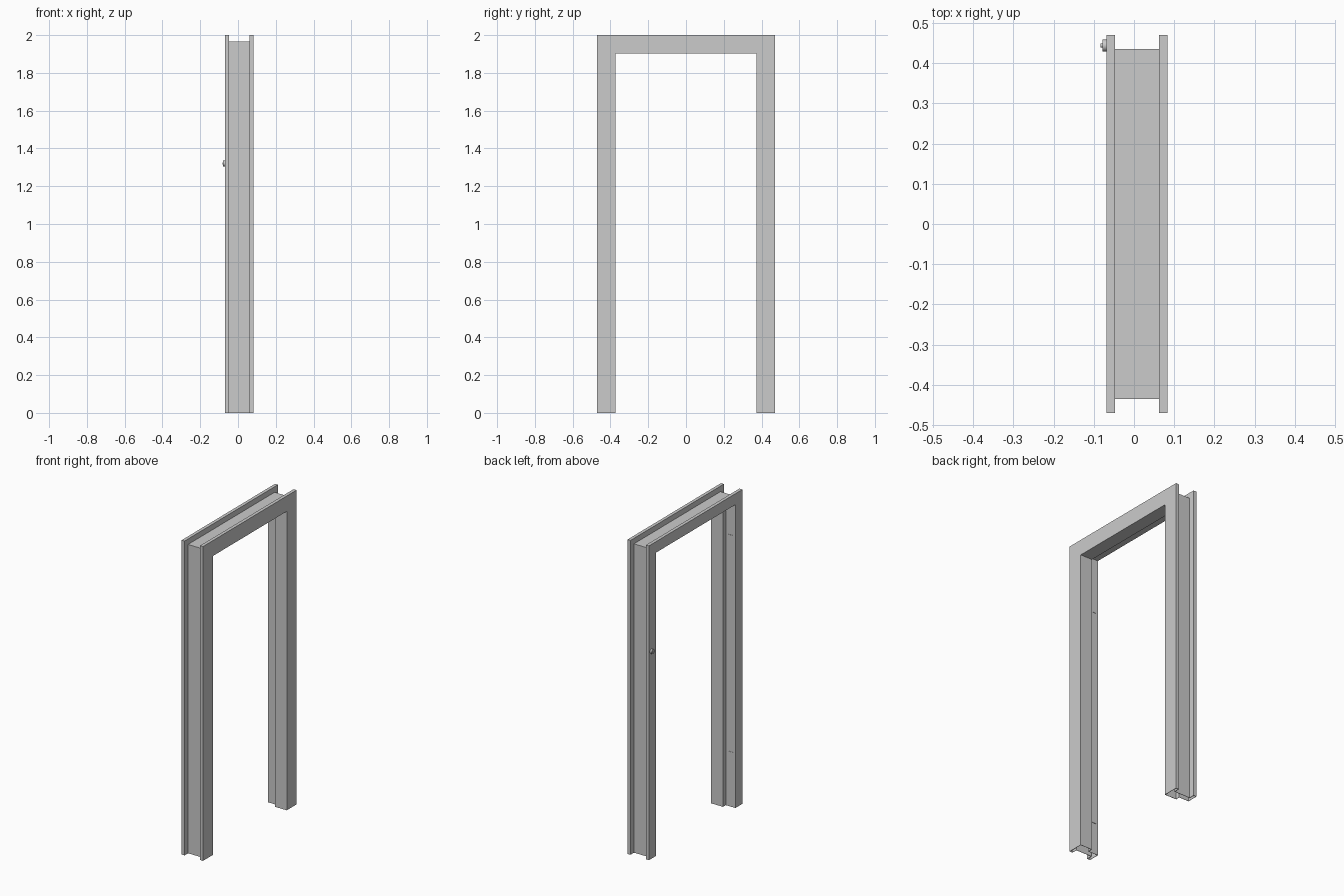
import bpy, bmesh, math
from mathutils import Matrix

if "Cube" in bpy.data.objects:
    bpy.data.objects.remove(bpy.data.objects["Cube"])

HALF_W, HEIGHT = 0.47, 2.0


def finish(name, bm):
    mesh = bpy.data.meshes.new(name)
    bm.to_mesh(mesh)
    bm.free()
    obj = bpy.data.objects.new(name, mesh)
    bpy.context.collection.objects.link(obj)
    return obj


def box(name, x0, x1, y0, y1, z0, z1):
    bm = bmesh.new()
    bmesh.ops.create_cube(bm, size=1)
    bmesh.ops.scale(bm, verts=bm.verts, vec=(x1 - x0, y1 - y0, z1 - z0))
    bmesh.ops.translate(bm, verts=bm.verts,
                        vec=((x0 + x1) / 2, (y0 + y1) / 2, (z0 + z1) / 2))
    return finish(name, bm)


def x_cylinder(bm, radius, x0, x1, y, z, sides=20):
    m = Matrix.Translation(((x0 + x1) / 2, y, z)) @ Matrix.Rotation(math.pi / 2, 4, 'Y')
    bmesh.ops.create_cone(bm, cap_ends=True, segments=sides, radius1=radius,
                          radius2=radius, depth=x1 - x0, matrix=m)


# Door frame: folded sheet profile (x, inward offset) swept with mitred corners
profile = [(0.083, 0.0), (0.083, 0.098), (0.0, 0.098), (0.0, 0.07),
           (-0.068, 0.07), (-0.068, 0.0), (-0.047, 0.0),
           (-0.047, 0.035), (0.062, 0.035), (0.062, 0.0)]
bm = bmesh.new()
rings = []
for side, top in ((-1, 0), (-1, 1), (1, 1), (1, 0)):
    rings.append([bm.verts.new((x, side * (HALF_W - d), (HEIGHT - d) * top))
                  for x, d in profile])
n = len(profile)
for a, b in zip(rings, rings[1:]):
    for i in range(n):
        j = (i + 1) % n
        bm.faces.new((a[i], a[j], b[j], b[i]))
bmesh.ops.recalc_face_normals(bm, faces=bm.faces)
if bm.calc_volume(signed=True) < 0:
    bmesh.ops.reverse_faces(bm, faces=bm.faces)
frame = finish("door_frame", bm)
sheet = frame.modifiers.new("sheet_thickness", 'SOLIDIFY')
sheet.thickness = 0.003
sheet.offset = -1

# Hinge plates on the rabbet of one jamb
for label, z0, z1 in (("lower", 0.20, 0.35), ("upper", 1.58, 1.73)):
    box(label + "_hinge_plate", -0.055, -0.02, -0.402, -0.398, z0, z1)

# Round button on the narrow face of the other jamb
bm = bmesh.new()
x_cylinder(bm, 0.015, -0.079, -0.067, 0.444, 1.32)
x_cylinder(bm, 0.005, -0.083, -0.078, 0.444, 1.32, 12)
button = finish("round_button", bm)
bpy.context.view_layer.objects.active = button
button.select_set(True)
bpy.ops.object.shade_smooth_by_angle(angle=math.radians(35))
